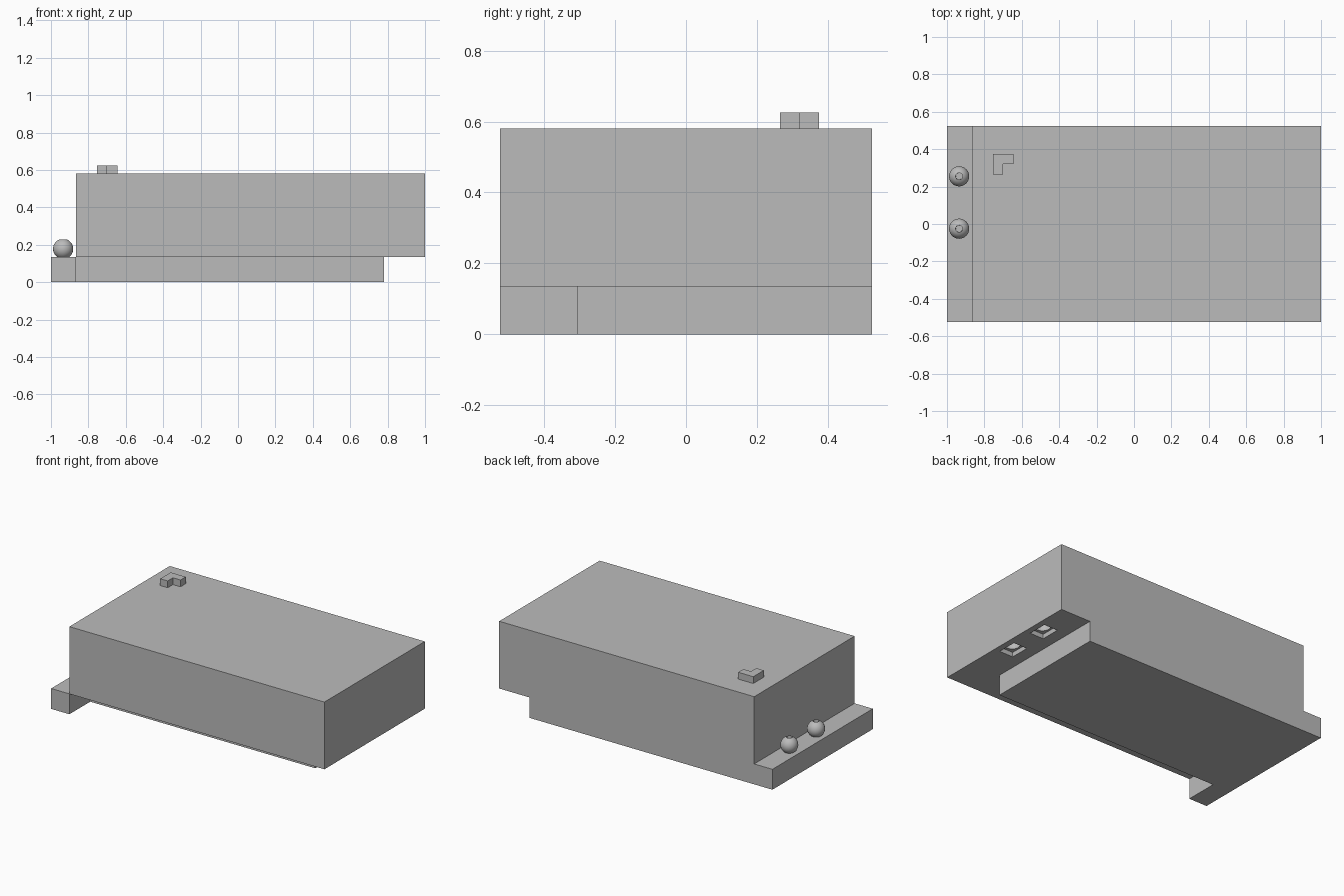
import bpy, bmesh, math
from mathutils import Vector

if "Cube" in bpy.data.objects:
    bpy.data.objects.remove(bpy.data.objects["Cube"], do_unlink=True)

grey = bpy.data.materials.new("plain grey")
grey.use_nodes = True
colour = (0.5, 0.5, 0.5, 1)
grey.diffuse_color = colour
grey.node_tree.nodes["Principled BSDF"].inputs["Base Color"].default_value = colour


def finish(name, bm):
    bmesh.ops.recalc_face_normals(bm, faces=bm.faces)
    mesh = bpy.data.meshes.new(name)
    bm.to_mesh(mesh)
    bm.free()
    mesh.materials.append(grey)
    obj = bpy.data.objects.new(name, mesh)
    bpy.context.collection.objects.link(obj)
    return obj


def box(name, low, high):
    low, high = Vector(low), Vector(high)
    bm = bmesh.new()
    bmesh.ops.create_cube(bm, size=1)
    for v in bm.verts:
        v.co = (low + high) / 2 + v.co * (high - low)
    return finish(name, bm)


def lathe(name, profile, centre, steps=24):
    bm = bmesh.new()
    verts = [bm.verts.new((r, 0, z)) for r, z in profile]
    edges = [bm.edges.new(pair) for pair in zip(verts, verts[1:])]
    bmesh.ops.spin(bm, geom=verts + edges, axis=(0, 0, 1), cent=(0, 0, 0),
                   angle=math.tau, steps=steps)
    bmesh.ops.remove_doubles(bm, verts=bm.verts, dist=0.0005)
    bmesh.ops.translate(bm, verts=bm.verts, vec=centre)
    return finish(name, bm)


def cut(target, cutter):
    mod = target.modifiers.new(cutter.name, "BOOLEAN")
    mod.operation = "DIFFERENCE"
    mod.solver = "EXACT"
    mod.object = cutter
    cutter.hide_render = True
    cutter.hide_viewport = True
    cutter.display_type = "WIRE"


DEPTH, TOP, STEP, LIP = 0.525, 0.58, 0.135, -0.867
knob_rows = (-0.025, 0.255)

# Block with an overhang on the front and left, and a lip on the right
block = box("block", (-1, -DEPTH, 0), (1, DEPTH, TOP))
cut(block, box("front_overhang_cutter", (LIP, -1, -1), (2, -0.307, STEP)))
cut(block, box("left_overhang_cutter", (0.78, -1, -1), (2, 1, STEP)))
cut(block, box("lip_cutter", (-2, -1, STEP), (LIP, 1, 1)))

# Round snap knobs on the lip, dimpled on top, and matching sockets
R = 0.054
arc = [(R * math.cos(math.radians(a)), R * math.sin(math.radians(a)))
       for a in range(-70, 71, 10)]
dimple = [(0.018, 0.02), (0, 0.02)]
for i, y in enumerate(knob_rows):
    knob = lathe(f"knob_{i + 1}", [(0, arc[0][1])] + arc + dimple, (-0.935, y, 0.178))
    for p in knob.data.polygons:
        p.use_smooth = True
    bpy.ops.object.select_all(action="DESELECT")
    knob.select_set(True)
    bpy.context.view_layer.objects.active = knob
    bpy.ops.object.shade_smooth_by_angle(angle=math.radians(35))
    cut(block, box(f"socket_mouth_cutter_{i + 1}",
                   (0.86, y - 0.065, 0), (0.96, y + 0.065, STEP + 0.03)))
    cut(block, lathe(f"socket_cutter_{i + 1}",
                     [(0, -R)] + [(r, z) for r, z in arc] + [(0, R)],
                     (0.92, y, 0.19)))

# Small corner marker on the roof
bm = bmesh.new()
outline = [(0, 0), (1, 0), (1, 1), (2, 1), (2, 2), (0, 2)]
face = bm.faces.new([bm.verts.new((-0.755 + 0.055 * x, 0.265 + 0.055 * y, TOP))
                     for x, y in outline])
up = bmesh.ops.extrude_face_region(bm, geom=[face])
bmesh.ops.translate(bm, vec=(0, 0, 0.045),
                    verts=[v for v in up["geom"] if isinstance(v, bmesh.types.BMVert)])
finish("corner_marker", bm)
